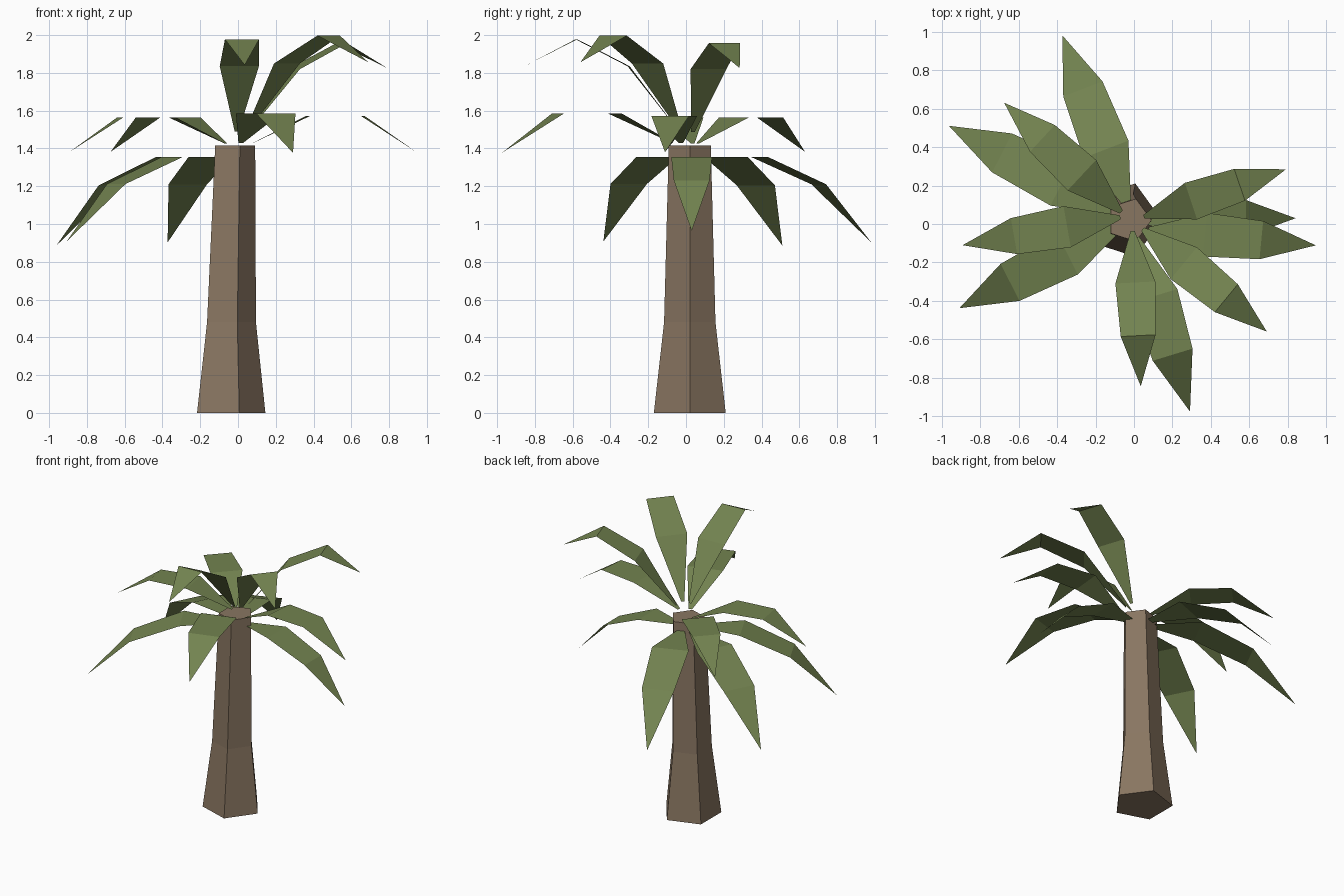
import bpy
import bmesh
from math import cos, sin, radians, tau
from mathutils import Vector

cube = bpy.data.objects.get("Cube")
if cube:
    bpy.data.objects.remove(cube, do_unlink=True)


def make_material(name, rgb):
    mat = bpy.data.materials.new(name)
    mat.use_nodes = True
    mat.diffuse_color = (*rgb, 1)
    mat.node_tree.nodes["Principled BSDF"].inputs["Base Color"].default_value = (*rgb, 1)
    return mat


def add_object(name, bm, mat):
    mesh = bpy.data.meshes.new(name)
    bm.to_mesh(mesh)
    bm.free()
    mesh.materials.append(mat)
    obj = bpy.data.objects.new(name, mesh)
    bpy.context.collection.objects.link(obj)
    return obj


bark = make_material("bark brown", (0.25, 0.18, 0.12))
green = make_material("leaf green", (0.17, 0.226, 0.08))


# Trunk: tapered, slightly leaning five-sided column
def make_trunk(sections, sides=5):
    bm = bmesh.new()
    rings = []
    for cx, z, r in sections:
        rings.append([bm.verts.new((cx + r * cos(tau * i / sides),
                                    0.02 + r * sin(tau * i / sides), z))
                      for i in range(sides)])
    for low, high in zip(rings, rings[1:]):
        for i in range(sides):
            j = (i + 1) % sides
            bm.faces.new((low[i], low[j], high[j], high[i]))
    bm.faces.new(rings[0][::-1])
    bm.faces.new(rings[-1])
    return add_object("trunk", bm, bark)


make_trunk([(-0.055, 0, 0.2), (-0.048, 0.48, 0.143), (-0.026, 1.415, 0.117)])


# Leaf: folded strip with a narrow stem, two wide sections and a pointed tip
def make_leaf(name, base, angle, length, base_z, profile):
    a = radians(angle)
    along = Vector((cos(a), sin(a), 0))
    side = Vector((-sin(a), cos(a), 0))
    origin = Vector((*base, base_z))
    bm = bmesh.new()
    pairs = []
    for (reach, rise), half in zip(profile, (0.012, 0.12, 0.105, 0)):
        mid = origin + length * (along * reach + Vector((0, 0, rise)))
        offsets = (-half, half) if half else (0,)
        pairs.append([bm.verts.new(mid + side * length * o) for o in offsets])
    for near, far in zip(pairs, pairs[1:]):
        bm.faces.new((near[0], *far, near[1]))
    return add_object(name, bm, green)


# Leaf tiers: base height, side profile (reach, rise), leaves (base, angle, length)
tiers = {
    "lower_leaf": (1.355, [(0.07, 0), (0.39, 0), (0.713, -0.139), (1, -0.435)], [
        ((-0.06, 0.03), 0, 0.9),
        ((0.0, 0.01), 111, 1.04),
        ((0.0, 0.02), 153, 1.08),
        ((0.01, 0.03), 207, 1.03)]),
    "middle_leaf": (1.42, [(0.08, 0.008), (0.39, 0.159), (0.7, 0.159), (1, -0.042)], [
        ((0.0, -0.02), -5.5, 0.95),
        ((-0.013, 0.013), 137, 0.905),
        ((0.0, 0.047), 190, 0.905),
        ((-0.01, 0.01), -73, 1.03)]),
    "upper_leaf": (1.42, [(0.065, 0.08), (0.375, 0.48), (0.695, 0.645), (1, 0.487)], [
        ((0.0, 0.02), 18.5, 0.833),
        ((0.0, 0.01), -39.5, 0.895),
        ((-0.01, 0.02), -87, 0.865)]),
}
for tier, (height, profile, leaves) in tiers.items():
    for n, (base, angle, length) in enumerate(leaves, 1):
        make_leaf(f"{tier}_{n}", base, angle, length, height, profile)
